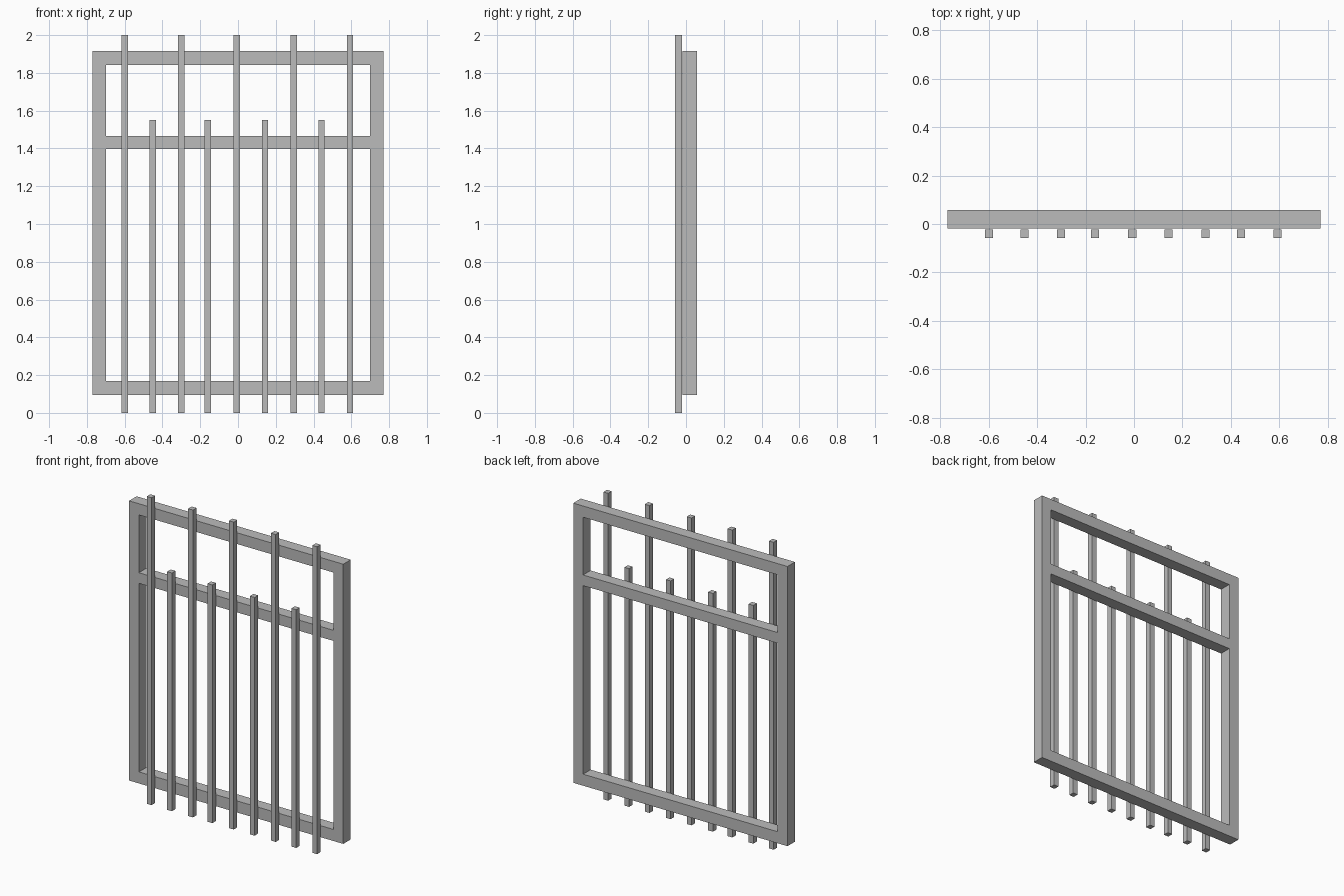
import bpy
import bmesh
from mathutils import Matrix, Vector

cube = bpy.data.objects.get("Cube")
if cube:
    bpy.data.objects.remove(cube, do_unlink=True)

grey = bpy.data.materials.new("grey metal")
grey.use_nodes = True
GREY = (0.5, 0.5, 0.5, 1)
grey.diffuse_color = GREY
grey.node_tree.nodes["Principled BSDF"].inputs["Base Color"].default_value = GREY


def box(name, x, y, z):
    """Box spanning the (low, high) range on each axis."""
    size = Vector((x[1] - x[0], y[1] - y[0], z[1] - z[0]))
    centre = Vector((sum(x), sum(y), sum(z))) / 2
    bm = bmesh.new()
    bmesh.ops.create_cube(bm, size=1, matrix=Matrix.Diagonal(size).to_4x4())
    mesh = bpy.data.meshes.new(name)
    bm.to_mesh(mesh)
    bm.free()
    mesh.materials.append(grey)
    obj = bpy.data.objects.new(name, mesh)
    obj.location = centre
    bpy.context.collection.objects.link(obj)


# Frame: two stiles with three rails between them
OUTER, INNER = 0.771, 0.7
BOTTOM, TOP = 0.095, 1.915
FRAME_Y = (-0.019, 0.058)
box("left_stile", (INNER, OUTER), FRAME_Y, (BOTTOM, TOP))
box("right_stile", (-OUTER, -INNER), FRAME_Y, (BOTTOM, TOP))
rails = {"bottom_rail": (BOTTOM, 0.17),
         "middle_rail": (1.397, 1.466),
         "top_rail": (1.842, TOP)}
for name, z in rails.items():
    box(name, (-INNER, INNER), FRAME_Y, z)

# Bars in front of the frame, alternating tall and short
BAR_Y = (-0.058, -0.022)
HALF = 0.017
centres = (-0.599, -0.452, -0.301, -0.161, -0.007, 0.143, 0.295, 0.442, 0.593)
for i, x in enumerate(centres):
    kind, height = ("short", 1.55) if i % 2 else ("tall", 2)
    box(f"{kind}_bar_{i // 2 + 1}", (x - HALF, x + HALF), BAR_Y, (0, height))
